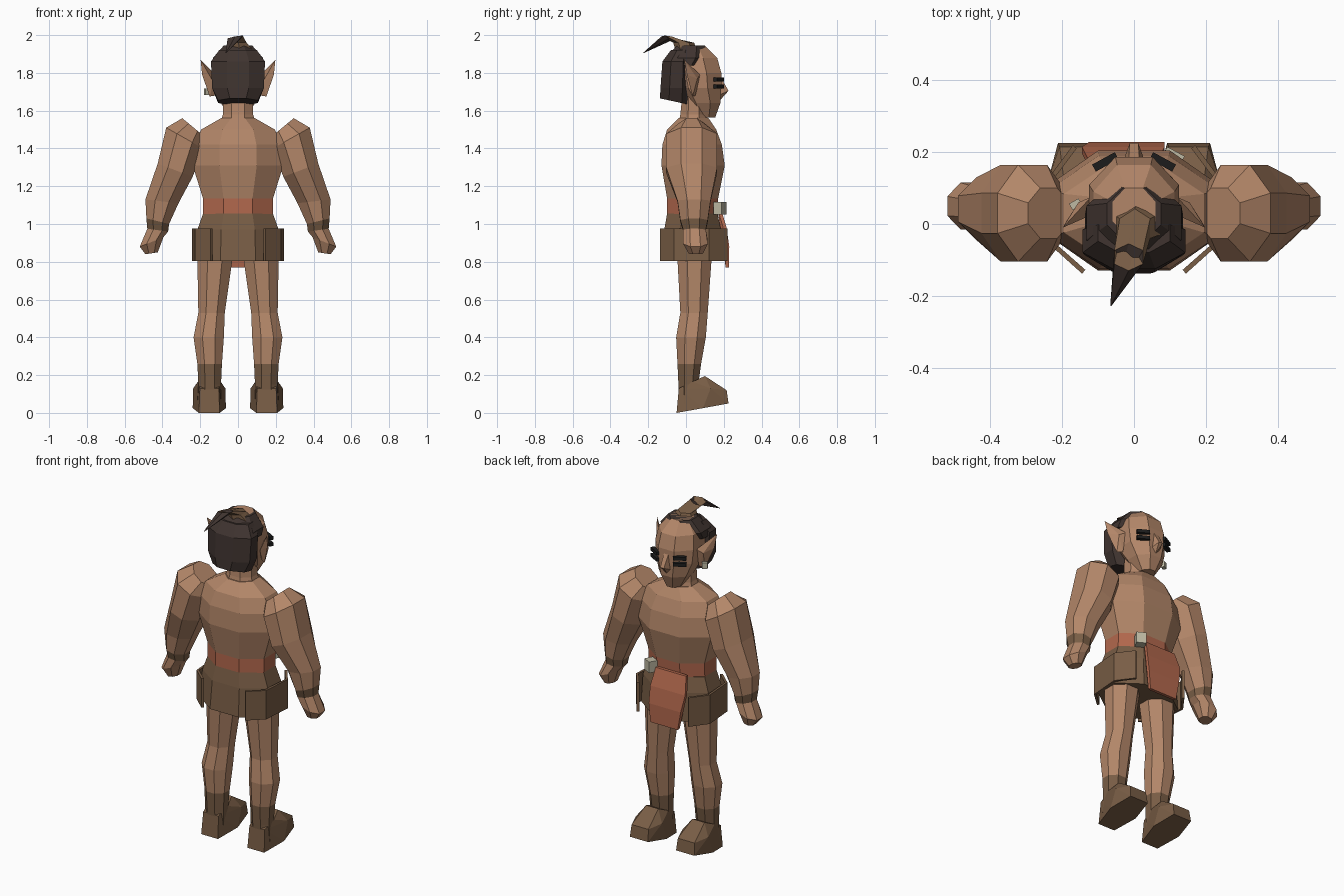
import bpy, bmesh, math
from mathutils import Vector, Matrix

if "Cube" in bpy.data.objects:
    bpy.data.objects.remove(bpy.data.objects["Cube"])


def material(name, rgb):
    m = bpy.data.materials.new(name)
    m.use_nodes = True
    col = (*rgb, 1)
    m.diffuse_color = col
    bsdf = next(n for n in m.node_tree.nodes if n.type == 'BSDF_PRINCIPLED')
    bsdf.inputs["Base Color"].default_value = col
    return m


SKIN = material("tan_skin", (.45, .24, .14))
HIDE = material("brown_hide", (.19, .11, .06))
CLOTH = material("rust_cloth", (.45, .14, .075))
HAIR = material("dark_hair", (.05, .034, .029))
BONE = material("pale_bone", (.52, .49, .37))
BLACK = material("black", (.012, .012, .012))


def finish(name, bm, mats):
    bmesh.ops.recalc_face_normals(bm, faces=bm.faces)
    mesh = bpy.data.meshes.new(name)
    bm.to_mesh(mesh)
    bm.free()
    for m in mats:
        mesh.materials.append(m)
    ob = bpy.data.objects.new(name, mesh)
    bpy.context.collection.objects.link(ob)
    return ob


def loft(name, rows, mats, segments=None, side=1, n=8):
    """Tube through rings; a row is (x, z) to (x, z) across, y from, y to, back lift."""
    bm = bmesh.new()
    rings = []
    for xa, za, xb, zb, ya, yb, *lift in rows:
        ring = []
        for i in range(n):
            a = (i + .5) * math.tau / n
            u = .5 + .5 * math.cos(a) / math.cos(math.pi / n)
            v = .5 + .5 * math.sin(a) / math.cos(math.pi / n)
            z = za + (zb - za) * u + (lift[0] * (1 - v) if lift else 0)
            ring.append(bm.verts.new((side * (xa + (xb - xa) * u), ya + (yb - ya) * v, z)))
        rings.append(ring)
    for k in range(len(rings) - 1):
        for i in range(n):
            j = (i + 1) % n
            f = bm.faces.new((rings[k][i], rings[k][j], rings[k + 1][j], rings[k + 1][i]))
            f.material_index = segments[k] if segments else 0
    bm.faces.new(rings[0])
    top = bm.faces.new(rings[-1])
    top.material_index = segments[-1] if segments else 0
    return finish(name, bm, mats)


def upright(name, rows, mats, segments=None):
    """Symmetric loft; a row is half width, height, y from, y to, back lift."""
    return loft(name, [(-w, z, w, z, *y) for w, z, *y in rows], mats, segments)


def hull(name, points, mat, side=1):
    bm = bmesh.new()
    for x, y, z in points:
        bm.verts.new((x * side, y, z))
    bmesh.ops.convex_hull(bm, input=bm.verts)
    bmesh.ops.dissolve_limit(bm, angle_limit=.02, verts=bm.verts, edges=bm.edges)
    return finish(name, bm, [mat])


def box(name, centre, size, turn, mat):
    bm = bmesh.new()
    bmesh.ops.create_cube(bm, size=1, matrix=Matrix.Translation(centre)
                          @ Matrix.Rotation(turn, 4, 'Z') @ Matrix.Diagonal((*size, 1)))
    return finish(name, bm, [mat])


# Torso with waist sash, then neck
upright("torso", [(.18, 1.03, -.1, .165), (.185, 1.05, -.1, .165), (.185, 1.135, -.1, .17),
                  (.24, 1.31, -.13, .205), (.235, 1.42, -.125, .19), (.195, 1.5, -.1, .16),
                  (.09, 1.56, -.04, .12)], [SKIN, CLOTH], [0, 1, 0, 0, 0, 0])
upright("neck", [(.095, 1.53, -.04, .12), (.08, 1.58, -.03, .11), (.08, 1.68, -.02, .1)], [SKIN])

# Hide skirt
upright("skirt", [(.225, .805, -.13, .195), (.215, .97, -.115, .185), (.185, 1.055, -.1, .167)], [HIDE])

# Head and nose
upright("head", [(.045, 1.565, .04, .155), (.09, 1.64, 0, .182), (.12, 1.72, -.06, .187),
                 (.125, 1.8, -.08, .187), (.113, 1.88, -.09, .165), (.06, 1.945, -.03, .1)], [SKIN])
hull("nose", [(-.015, .18, 1.785), (.015, .18, 1.785), (-.012, .225, 1.705), (.012, .225, 1.705),
              (-.032, .17, 1.68), (.032, .17, 1.68), (0, .18, 1.655)], SKIN)

# Hair: long back section, cap and topknot
upright("back_hair", [(.105, 1.63, -.138, .025, .035), (.137, 1.72, -.135, .03),
                      (.143, 1.86, -.125, .03), (.1, 1.92, -.08, .03)], [HAIR])
upright("hair_cap", [(.136, 1.84, -.118, .09), (.132, 1.88, -.11, .118), (.075, 1.945, -.045, .1)], [HAIR])
loft("topknot", [(-.06, 1.925, .075, 1.925, -.05, .05), (-.04, 1.96, .045, 1.96, -.06, .035),
                 (-.055, 1.975, .025, 1.99, -.125, -.06, .01),
                 (-.066, 1.905, -.062, 1.905, -.228, -.224)],
     [HIDE, HAIR], [0, 0, 1], n=6)

for side, word in ((1, "left"), (-1, "right")):
    # Arm with wrist wrap and hand
    loft(word + "_arm", [(.18, 1.465, .295, 1.56, -.04, .1), (.185, 1.40, .38, 1.51, -.105, .165),
                         (.24, 1.25, .425, 1.32, -.105, .165), (.315, 1.11, .49, 1.13, -.045, .13),
                         (.365, 1.0, .485, 1.03, -.03, .115), (.37, .96, .48, .975, -.015, .105),
                         (.395, .93, .52, .88, -.015, .115), (.425, .85, .49, .84, .015, .09)],
         [SKIN, HIDE], [0, 0, 0, 0, 1, 0, 0], side)

    # Leg with boot shaft
    loft(word + "_leg", [(.09, .05, .215, .05, -.035, .06), (.09, .15, .21, .15, -.04, .065),
                         (.085, .26, .215, .26, -.045, .08), (.075, .4, .235, .4, -.052, .105),
                         (.07, .53, .21, .53, -.03, .115), (.03, .81, .215, .81, -.045, .135),
                         (.03, .86, .2, .86, -.045, .135)],
         [HIDE, SKIN], [0, 0, 1, 1, 1, 1], side)

    # Foot with tilted sole
    foot = []
    for x, sx in ((.152, -1), (.152, 1)):
        for w, y, z in ((.055, -.05, 0), (.05, -.038, .13), (.088, .09, .025), (.06, .225, .05),
                        (.055, .215, .12), (.085, .13, .13), (.04, .1, .195), (.06, .035, .165)):
            foot.append((x + sx * w, y, z))
    hull(word + "_foot", foot, HIDE, side)

    # Pointed ear
    hull(word + "_ear", [(.198, -.01, 1.87), (.19, .005, 1.79), (.15, .035, 1.675), (.12, .05, 1.68),
                         (.12, .075, 1.79), (.13, .02, 1.75), (.155, .06, 1.77)], SKIN, side)

    # Eye made of two slanted bars
    for name, z in (("_brow", 1.765), ("_eye", 1.728)):
        box(word + name, (side * .08, .173, z), (.072, .022, .02), -side * .5, BLACK)

    # Hide flap wrapped round the hip
    bm = bmesh.new()
    pairs = [[bm.verts.new((side * x, y, z)) for z in (.803, .975)]
             for x, y in ((.14, -.133), (.222, -.06), (.236, .12), (.165, .215))]
    for a, b in zip(pairs, pairs[1:]):
        bm.faces.new((a[0], b[0], b[1], a[1]))
    flap = finish(word + "_hip_flap", bm, [HIDE])
    mod = flap.modifiers.new("thickness", 'SOLIDIFY')
    mod.thickness = .014
    mod.offset = 0

# Hanging cloth on the face side, with its bone toggle
hull("hanging_cloth", [(x * s + c, y - d, z) for s in (-1, 1) for d in (0, .018)
                       for x, c, y, z in ((.1, -.03, .185, 1.08), (.115, -.03, .215, .98),
                                          (.105, -.02, .229, .88), (.09, -.015, .228, .77))], CLOTH)
box("bone_toggle", Vector((.105, .18, 1.083)), (.055, .05, .065), -.5, BONE)
box("earring", Vector((-.163, .055, 1.7)), (.03, .02, .035), .5, BONE)
